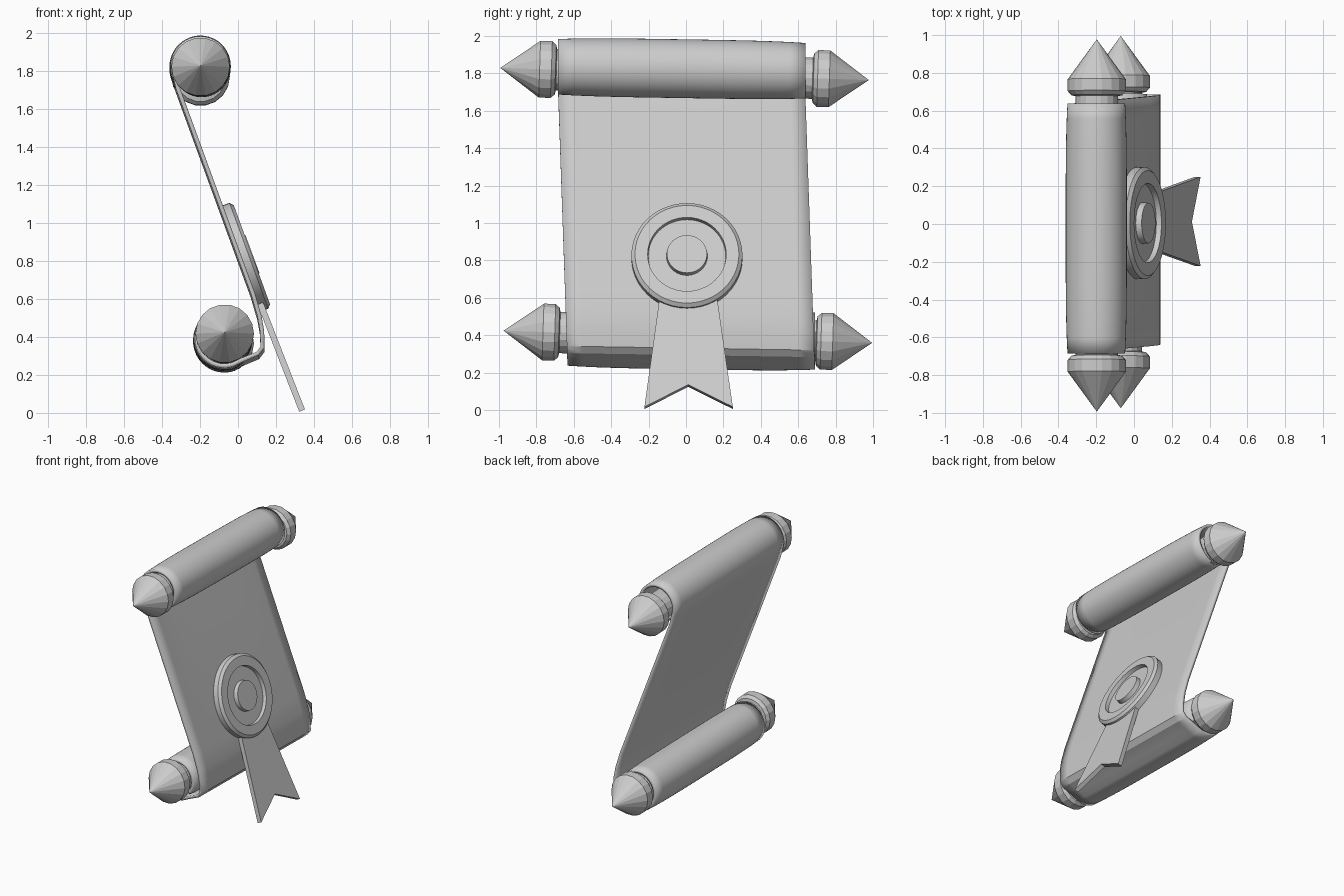
import bpy, bmesh
from math import radians, sin, cos, pi
from mathutils import Matrix, Vector

if "Cube" in bpy.data.objects:
    bpy.data.objects.remove(bpy.data.objects["Cube"])

grey = bpy.data.materials.new("light_grey")
grey.use_nodes = True
colour = (0.6, 0.6, 0.6, 1)
grey.diffuse_color = colour
grey.node_tree.nodes["Principled BSDF"].inputs["Base Color"].default_value = colour


def finish(name, bm, smooth=False):
    bmesh.ops.recalc_face_normals(bm, faces=bm.faces)
    mesh = bpy.data.meshes.new(name)
    bm.to_mesh(mesh)
    bm.free()
    mesh.materials.append(grey)
    ob = bpy.data.objects.new(name, mesh)
    bpy.context.collection.objects.link(ob)
    if smooth:
        bpy.ops.object.select_all(action='DESELECT')
        ob.select_set(True)
        bpy.context.view_layer.objects.active = ob
        bpy.ops.object.shade_smooth_by_angle(angle=radians(30))
    return ob


def lathe(name, profile, segments, matrix, smooth=False):
    """Revolve (radius, height) points about local z."""
    bm = bmesh.new()
    rings = []
    for r, h in profile:
        if r == 0:
            rings.append([bm.verts.new((0, 0, h))] * segments)
        else:
            rings.append([bm.verts.new((r * cos(2 * pi * i / segments),
                                        r * sin(2 * pi * i / segments), h))
                          for i in range(segments)])
    for a, b in zip(rings, rings[1:]):
        for i in range(segments):
            j = (i + 1) % segments
            bm.faces.new(list(dict.fromkeys((a[i], a[j], b[j], b[i]))))
    bm.transform(matrix)
    return finish(name, bm, smooth)


# Rods with pointed finials, each tipped slightly
half = [(0.112, 0.685), (0.135, 0.69), (0.154, 0.712), (0.154, 0.775), (0, 0.986)]
rod = [(r, -h) for r, h in reversed(half)] + half
for name, place in (("top_rod", (-0.197, -0.008, 1.797)),
                    ("bottom_rod", (-0.07, 0.01, 0.392))):
    turn = Matrix.Rotation(radians(-91.9), 4, 'X')
    lathe(name, rod, 18, Matrix.Translation(place) @ turn)


# Paper path in x and z: top roll, slanted sheet, bottom roll
def spiral(centre, a0, a1, r0, r1, steps=48):
    c = Vector(centre)
    pts = []
    for i in range(steps + 1):
        t = i / steps
        a = radians(a0 + (a1 - a0) * t)
        pts.append((c + Vector((cos(a), sin(a))) * (r0 + (r1 - r0) * t), c))
    return pts


path = spiral((-0.195, 1.82), -150, 200, 0.138, 0.157)
path += [(Vector(p), None) for p in ((-0.317, 1.7), (0.078, 0.62), (0.113, 0.5),
                                     (0.127, 0.42), (0.129, 0.335),
                                     (0.105, 0.303), (0.03, 0.272))]
path += spiral((-0.075, 0.385), -70, -400, 0.157, 0.138)

bm = bmesh.new()
rows = []
columns = 16
for p, centre in path:
    row = []
    for i in range(columns + 1):
        t = 2 * i / columns - 1
        q = p if centre is None else centre + (p - centre) * (1 - 0.06 * t ** 4)
        shift = -0.023 + 0.045 * max(0, 1.7 - p.y) / 1.3
        if centre and p.y < 1:
            shift = 0.028
        y = 0.661 * t + min(shift, 0.03)
        row.append(bm.verts.new((q.x, y, q.y - 0.016 * y)))
    rows.append(row)
for a, b in zip(rows, rows[1:]):
    for i in range(columns):
        bm.faces.new((a[i], a[i + 1], b[i + 1], b[i]))
paper = finish("rolled_paper", bm, True)
thick = paper.modifiers.new("thickness", 'SOLIDIFY')
thick.thickness = 0.022
thick.offset = 0

# Round seal: bevelled rim, sunken dish and raised boss
seal = [(0, -0.01), (0.285, -0.01), (0.297, 0.0), (0.297, 0.045), (0.278, 0.062),
        (0.21, 0.062), (0.207, 0.034), (0.11, 0.034), (0.107, 0.066), (0, 0.066)]
lathe("seal", seal, 48, Matrix.Translation((0.015, 0.005, 0.812))
      @ Matrix.Rotation(radians(69.9), 4, 'Y'), True)

# Swallow-tailed ribbon hanging below the seal
outline = [(-0.135, 0.64), (0.16, 0.64), (0.25, 0.012), (0.012, 0.13), (-0.222, 0.012)]
bm = bmesh.new()
front, back = [], []
for y, z in outline:
    x = 0.12 + (0.57 - z) * 0.39
    front.append(bm.verts.new((x + 0.015, y, z + 0.006)))
    back.append(bm.verts.new((x - 0.015, y, z - 0.006)))
bm.faces.new(front)
bm.faces.new(back[::-1])
for i in range(len(outline)):
    j = (i + 1) % len(outline)
    bm.faces.new((front[i], back[i], back[j], front[j]))
finish("ribbon", bm)
